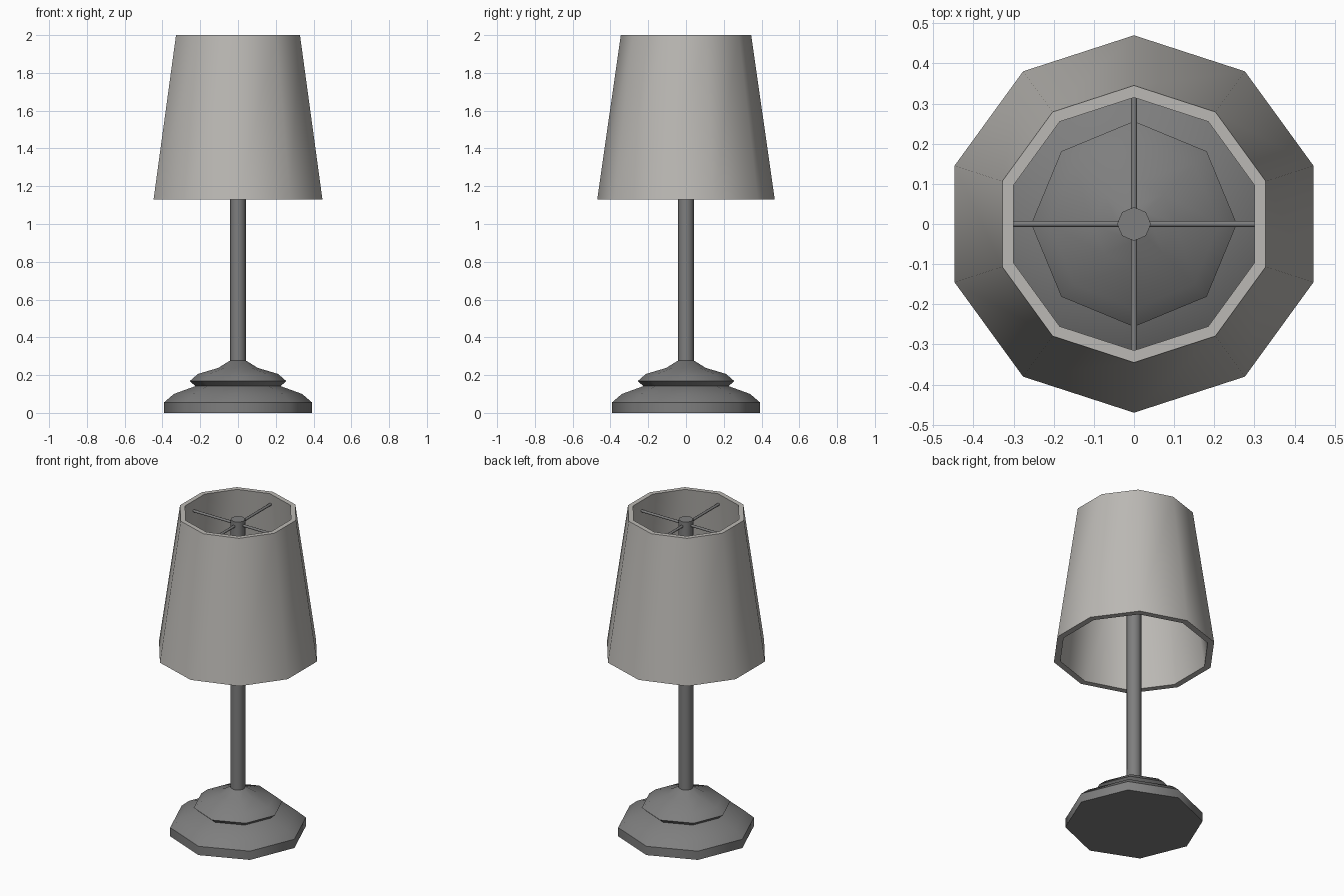
import bpy, bmesh, math
from mathutils import Vector

if "Cube" in bpy.data.objects:
    bpy.data.objects.remove(bpy.data.objects["Cube"])


def material(name, color):
    mat = bpy.data.materials.new(name)
    mat.diffuse_color = (*color, 1)
    mat.use_nodes = True
    mat.node_tree.nodes["Principled BSDF"].inputs["Base Color"].default_value = mat.diffuse_color
    return mat


METAL = material("dark_grey", (0.21, 0.21, 0.21))
FABRIC = material("warm_grey", (0.50, 0.485, 0.46))


def finish(name, bm, mat, angle):
    bmesh.ops.recalc_face_normals(bm, faces=bm.faces)
    mesh = bpy.data.meshes.new(name)
    bm.to_mesh(mesh)
    bm.free()
    mesh.materials.append(mat)
    ob = bpy.data.objects.new(name, mesh)
    bpy.context.collection.objects.link(ob)
    bpy.ops.object.select_all(action='DESELECT')
    ob.select_set(True)
    bpy.context.view_layer.objects.active = ob
    bpy.ops.object.shade_smooth_by_angle(angle=math.radians(angle))
    return ob


def lathe(name, profile, sides, mat, closed=False, angle=46):
    """Turn an (r, z) profile about z, with one corner on the +y axis."""
    bm = bmesh.new()
    rings = []
    for r, z in profile:
        turns = [math.pi / 2 + 2 * math.pi * i / sides for i in range(sides)]
        rings.append([bm.verts.new((r * math.cos(a), r * math.sin(a), z)) for a in turns])
    pairs = list(zip(rings, rings[1:]))
    if closed:
        pairs.append((rings[-1], rings[0]))
    else:
        bm.faces.new(rings[0])
        bm.faces.new(rings[-1])
    for a, b in pairs:
        for i in range(sides):
            j = (i + 1) % sides
            bm.faces.new((a[i], a[j], b[j], b[i]))
    return finish(name, bm, mat, angle)


# Stepped octagonal foot
lathe("base", [(0.392, 0), (0.392, 0.055), (0.34, 0.10), (0.225, 0.142),
               (0.256, 0.168), (0.212, 0.206), (0.105, 0.238), (0.042, 0.277)], 8, METAL)

# Octagonal stem
lathe("stem", [(0.042, 0.26), (0.042, 1.96)], 8, METAL)

# Ten-sided tapered shade with wall thickness
lathe("shade", [(0.47, 1.13), (0.345, 2.0), (0.315, 2.0), (0.432, 1.13)],
      10, FABRIC, closed=True)

# Four thin rods that hold the shade
for name, direction in (("right", (1, 0, 0)), ("back", (0, 1, 0)),
                        ("left", (-1, 0, 0)), ("front", (0, -1, 0))):
    bm = bmesh.new()
    length = 0.31 if direction[0] else 0.322
    bmesh.ops.create_cone(bm, cap_ends=True, segments=8, radius1=0.008,
                          radius2=0.008, depth=length)
    d = Vector(direction)
    bmesh.ops.rotate(bm, verts=bm.verts, cent=(0, 0, 0),
                     matrix=d.to_track_quat('Z', 'Y').to_matrix())
    bmesh.ops.translate(bm, verts=bm.verts, vec=d * length / 2 + Vector((0, 0, 1.93)))
    finish("shade_rod_" + name, bm, METAL, 46)
